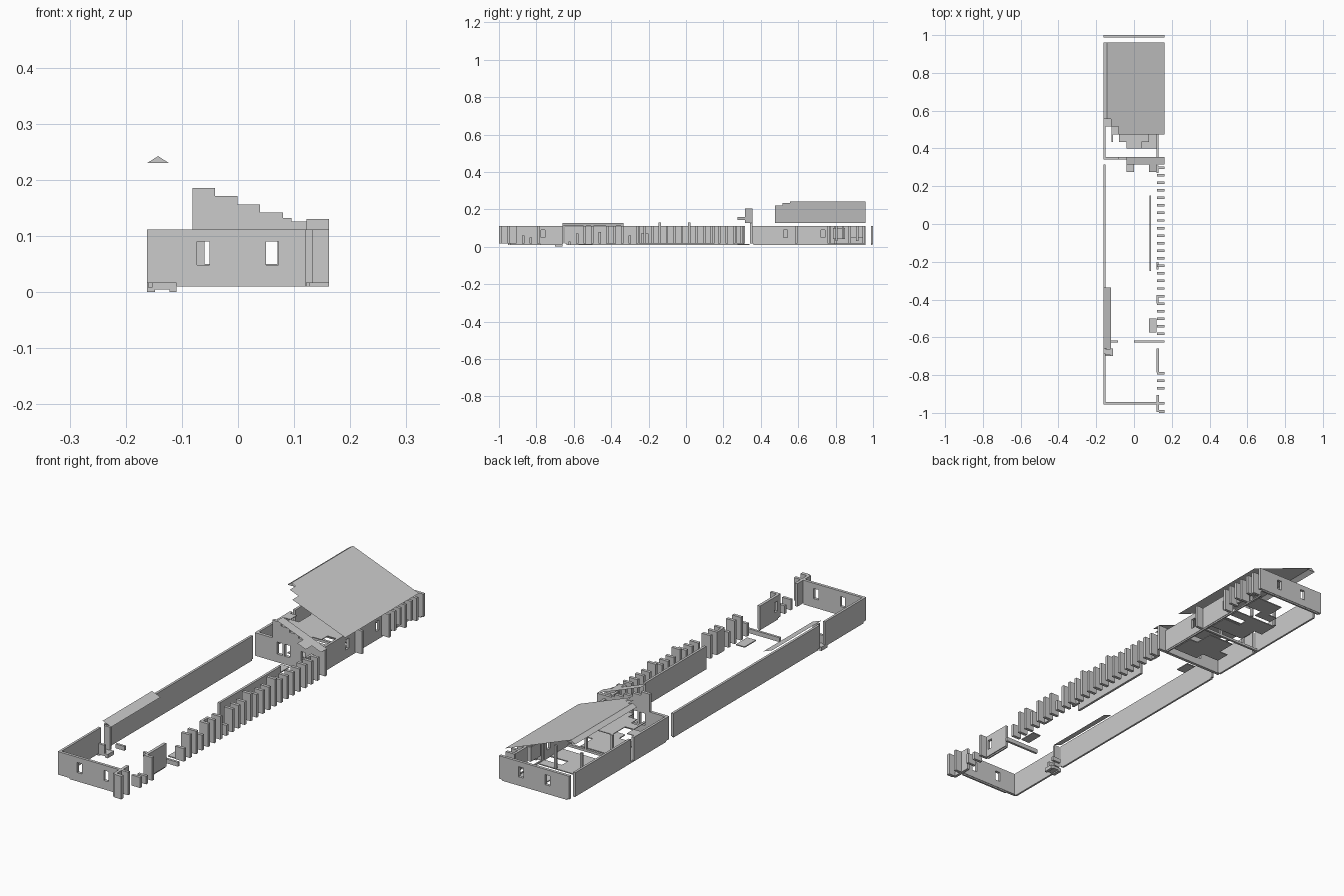
import bpy, bmesh

Z0, Z1 = 0.016, 0.112          # wall bottom and top


def finish(name, bm):
    me = bpy.data.meshes.new(name)
    bm.to_mesh(me)
    bm.free()
    ob = bpy.data.objects.new(name, me)
    bpy.context.collection.objects.link(ob)
    return ob


def add_box(bm, x0, x1, y0, y1, z0=Z0, z1=Z1):
    v = [bm.verts.new((x, y, z)) for z in (z0, z1)
         for x, y in ((x0, y0), (x1, y0), (x1, y1), (x0, y1))]
    for f in ((3, 2, 1, 0), (4, 5, 6, 7), (0, 1, 5, 4),
              (1, 2, 6, 5), (2, 3, 7, 6), (3, 0, 4, 7)):
        bm.faces.new([v[i] for i in f])


def boxes(name, items):
    bm = bmesh.new()
    for b in items:
        add_box(bm, *b)
    return finish(name, bm)


def wall(name, axis, t0, t1, a0, a1, holes=()):
    """Wall running along 'x' or 'y', split around (start, end, low, high) holes."""
    parts, a = [], a0
    for h0, h1, lo, hi in holes:
        parts += [(a, h0, Z0, Z1), (h0, h1, Z0, lo), (h0, h1, hi, Z1)]
        a = h1
    parts.append((a, a1, Z0, Z1))
    parts = [p for p in parts if p[3] - p[2] > 1e-4 and p[1] - p[0] > 1e-4]
    if axis == 'x':
        return boxes(name, [(p[0], p[1], t0, t1, p[2], p[3]) for p in parts])
    return boxes(name, [(t0, t1, p[0], p[1], p[2], p[3]) for p in parts])


def sheet(name, strips):
    """Thin sloping roof skin: strips of (x0, z0, x1, z1, y0, y1)."""
    bm = bmesh.new()
    for x0, z0, x1, z1, y0, y1 in strips:
        bm.faces.new([bm.verts.new(p) for p in
                      ((x0, y0, z0), (x1, y0, z1), (x1, y1, z1), (x0, y1, z0))])
    return finish(name, bm)


def slope(x):
    return 0.2353 - 0.3825 * (x + 0.123) if x > -0.123 else 0.2425 - 0.38 * (x + 0.1425)


# End walls, each with a pair of windows
wins = [(-0.073, -0.051, 0.048, 0.09), (0.05, 0.072, 0.048, 0.09)]
wall("front_wall", 'x', -0.955, -0.943, -0.162, 0.162, wins)
wall("back_wall", 'x', 0.988, 1.0, -0.162, 0.162, wins)

# Left long wall in broken runs
for i, (a, b) in enumerate(((-0.945, -0.685), (-0.65, 0.315), (0.355, 0.575), (0.595, 0.96))):
    wall(f"left_wall_{i}", 'y', -0.162, -0.152, a, b)
boxes("left_wall_return", [(-0.152, -0.125, -0.665, -0.655),
                           (-0.162, -0.125, -0.7, -0.69, 0.016, 0.05)])
boxes("left_feet", [(-0.162, -0.148, -0.70, -0.66, 0, Z0),
                    (-0.148, -0.122, -0.70, -0.66, 0.005, Z0),
                    (-0.122, -0.11, -0.70, -0.66, 0, Z0)])

# Base strips under the walls
boxes("base_strips", [(-0.16, -0.152, -0.94, -0.69, 0.008, Z0),
                      (-0.16, -0.152, -0.64, 0.31, 0.010, Z0),
                      (-0.16, -0.152, 0.36, 0.96, 0.010, Z0),
                      (-0.11, 0.12, -0.953, -0.945, 0.010, Z0),
                      (-0.15, 0.15, 0.99, 0.998, 0.010, Z0),
                      (0.122, 0.128, -0.78, -0.66, 0.010, Z0),
                      (0.122, 0.128, 0.36, 0.96, 0.010, Z0)])

# Right side walls
w = 0.022
wall("right_back_wall", 'y', 0.12, 0.13, 0.345, 0.76,
     [(0.522, 0.522 + w, 0.048, 0.09), (0.722, 0.722 + w, 0.048, 0.09)])
wall("right_front_wall", 'y', 0.12, 0.132, -0.785, -0.66,
     [(-0.775, -0.775 + w, 0.048, 0.09)])
boxes("right_corner_wall", [(0.12, 0.132, -0.995, -0.905), (0.132, 0.162, -1.0, -0.985)])
boxes("right_wall_bits", [(0.12, 0.13, -0.42, -0.375), (0.12, 0.13, 0.27, 0.31),
                          (0.12, 0.13, -0.24, -0.2, 0.016, 0.07)])

# Row of fins along the right side, at uneven heights
tops = [0.07, 0.112, 0.112, 0.08, 0.112, 0.112, 0.112, 0.06, 0.112, 0.112, 0.112, 0.13,
        0.112, 0.112, 0.112, 0.13, 0.112, 0.112, 0.112, 0.112, 0.112, 0.112, 0.112]
boxes("right_fins", [(0.122, 0.162, -0.588 + 0.04 * i, -0.575 + 0.04 * i, Z0, t)
                     for i, t in enumerate(tops)])
boxes("front_fins", [(0.122, 0.162, y - 0.006, y + 0.006, Z0, t)
                     for y, t in ((-0.79, 0.112), (-0.83, 0.05), (-0.87, 0.06))])
boxes("back_fins", [(0.122, 0.162, y - 0.006, y + 0.006, lo, hi)
                    for y, lo, hi in ((0.59, Z0, Z1), (0.77, Z0, Z1), (0.805, 0.03, Z1),
                                      (0.84, 0.04, Z1), (0.875, Z0, Z1), (0.915, 0.03, Z1),
                                      (0.95, Z0, Z1))])
boxes("back_fin_wall", [(0.12, 0.13, 0.785, 0.85, 0.04, 0.1), (0.12, 0.13, 0.88, 0.95, 0.05, Z1)])

# Inner wall and low cross sills
wall("inner_wall", 'y', 0.081, 0.091, -0.25, 0.152)
boxes("low_sills", [(0.0, 0.162, -0.627, -0.617, 0.010, 0.028),
                    (-0.125, -0.085, -0.627, -0.617, 0.010, 0.028),
                    (-0.15, 0.12, 0.595, 0.605, 0.010, 0.02)])

# Stepped gable wall with windows
gy = (0.342, 0.355)
wall("gable_wall", 'x', *gy, -0.162, 0.162,
     [(-0.06, -0.035, 0.05, 0.1), (-0.025, 0.0, 0.05, 0.1), (0.05, 0.07, 0.05, 0.09)])
boxes("gable_steps", [(x0, x1, *gy, Z1, z) for x0, x1, z in
                      ((-0.081, -0.041, 0.186), (-0.041, -0.001, 0.171), (-0.001, 0.039, 0.156),
                       (0.039, 0.08, 0.142), (0.08, 0.095, 0.132), (0.095, 0.162, 0.126))])
sheet("gable_roof", [(-0.041, slope(-0.041), 0.162, slope(0.162), 0.315, 0.355),
                     (0.08, slope(0.08), 0.12, slope(0.12), 0.275, 0.315)])

# Main roof with a ragged front edge, and its closed ridge end
sheet("main_roof", [(-0.162, 0.23, -0.1425, 0.2425, 0.555, 0.96),
                    (-0.1425, 0.2425, -0.122, slope(-0.122), 0.555, 0.96),
                    (-0.122, slope(-0.122), -0.082, slope(-0.082), 0.515, 0.96),
                    (-0.082, slope(-0.082), 0.162, slope(0.162), 0.475, 0.96)])
bm = bmesh.new()
for y in (0.556, 0.959):
    bm.faces.new([bm.verts.new(p) for p in
                  ((-0.162, y, 0.23), (-0.123, y, 0.23), (-0.1425, y, 0.2425))])
finish("ridge_ends", bm)

# Lean-to roof fragment over the left wall
sheet("left_roof_fragment", [(-0.162, 0.127, -0.122, 0.112, -0.66, -0.335)])

# Ceiling pieces under the main roof
boxes("ceiling", [(x0, x1, y0, y1, 0.109, 0.112) for x0, x1, y0, y1 in
                  ((-0.08, 0.12, 0.475, 0.6), (-0.08, 0.08, 0.435, 0.475),
                   (-0.04, 0.04, 0.4, 0.435), (-0.152, -0.12, 0.515, 0.56),
                   (-0.12, -0.11, 0.435, 0.515), (-0.11, -0.08, 0.475, 0.515))])

# Broken floor plates
boxes("floors", [(x0, x1, y0, y1, 0.010, 0.014) for x0, x1, y0, y1 in
                 ((-0.08, 0.12, 0.44, 0.5), (-0.04, 0.08, 0.5, 0.58), (0.0, 0.12, 0.4, 0.44),
                  (-0.04, 0.0, 0.275, 0.34),
                  (-0.04, 0.12, 0.64, 0.72), (-0.08, 0.04, 0.72, 0.8), (0.04, 0.12, 0.76, 0.8),
                  (0.0, 0.12, 0.86, 0.94), (-0.04, 0.04, 0.82, 0.86),
                  (0.08, 0.12, -0.575, -0.5))])

# Posts standing in the back rooms
boxes("room_posts", [(x - 0.005, x + 0.005, y - 0.005, y + 0.005)
                     for x in (-0.08, 0.04) for y in (0.6, 0.8)])
